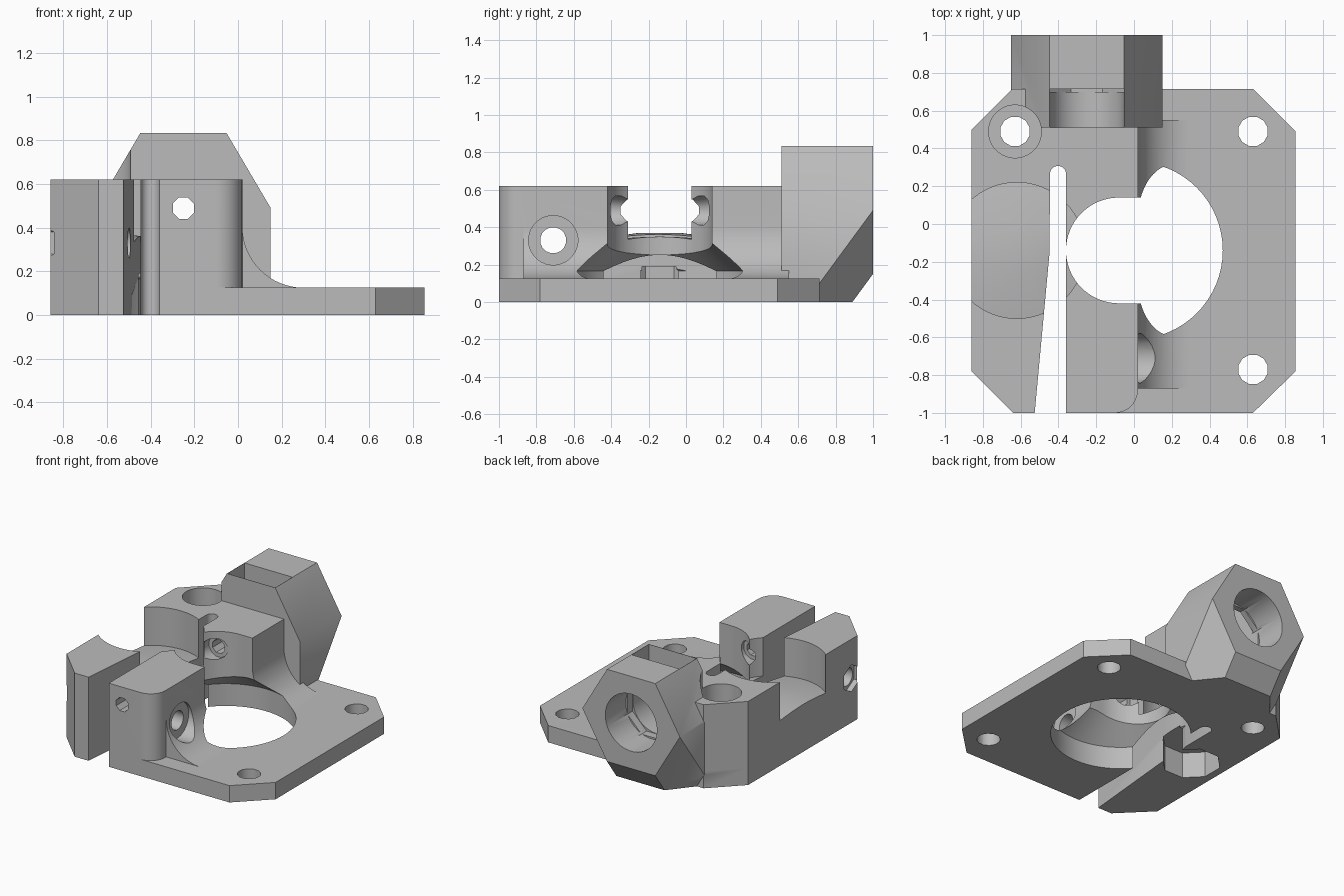
import bpy, bmesh, math
from mathutils import Vector

cube = bpy.data.objects.get("Cube")
if cube:
    bpy.data.objects.remove(cube, do_unlink=True)

grey = bpy.data.materials.new("light grey plastic")
grey.use_nodes = True
colour = (0.5, 0.5, 0.5, 1)
grey.diffuse_color = colour
grey.node_tree.nodes["Principled BSDF"].inputs["Base Color"].default_value = colour


def finish(bm, name):
    bmesh.ops.recalc_face_normals(bm, faces=bm.faces)
    mesh = bpy.data.meshes.new(name)
    bm.to_mesh(mesh)
    bm.free()
    mesh.materials.append(grey)
    ob = bpy.data.objects.new(name, mesh)
    bpy.context.collection.objects.link(ob)
    return ob


def prism(name, points, lo, hi, axis="z"):
    """Extrude a 2D outline along an axis."""
    place = {"x": lambda u, v, w: (w, u, v),
             "y": lambda u, v, w: (u, w, v),
             "z": lambda u, v, w: (u, v, w)}[axis]
    bm = bmesh.new()
    a = [bm.verts.new(place(u, v, lo)) for u, v in points]
    b = [bm.verts.new(place(u, v, hi)) for u, v in points]
    bm.faces.new(a)
    bm.faces.new(b)
    for i in range(len(a)):
        j = (i + 1) % len(a)
        bm.faces.new((a[i], a[j], b[j], b[i]))
    return finish(bm, name)


def arc(cx, cy, r, start, end, n):
    return [(cx + r * math.cos(math.radians(start + (end - start) * i / n)),
             cy + r * math.sin(math.radians(start + (end - start) * i / n)))
            for i in range(n + 1)]


def rod(name, cx, cy, r, lo, hi, axis="z", n=32):
    turn = 180 / n
    return prism(name, arc(cx, cy, r, turn, turn + 360, n)[:-1], lo, hi, axis)


def lathe(name, cx, cy, profile):
    """Revolve (radius, height) points around a vertical axis."""
    bm = bmesh.new()
    vs = [bm.verts.new((cx + r, cy, z)) for r, z in profile]
    es = [bm.edges.new(p) for p in zip(vs, vs[1:])]
    bmesh.ops.spin(bm, geom=vs + es, cent=(cx, cy, 0), axis=(0, 0, 1),
                   angle=math.tau, steps=64, use_merge=True)
    bmesh.ops.remove_doubles(bm, verts=bm.verts, dist=1e-4)
    return finish(bm, name)


def combine(target, tool, mode):
    mod = target.modifiers.new(mode, "BOOLEAN")
    mod.operation, mod.solver, mod.object = mode, "EXACT", tool
    bpy.context.view_layer.objects.active = target
    bpy.ops.object.modifier_apply(modifier=mod.name)
    bpy.data.objects.remove(tool, do_unlink=True)


MY = -0.14                      # motor centre line
T, H, WALL = 0.125, 0.62, 0.02  # plate thickness, block height, block side

# Chamfered mounting plate
mount = prism("motor_mount_block", [
    (-0.64, -1), (0.63, -1), (0.855, -0.78), (0.855, 0.49), (0.63, 0.715),
    (-0.645, 0.715), (-0.86, 0.5), (-0.86, -0.78)], 0, T)

# Tall clamp block with one rounded corner
block = prism("clamp_block", [(-0.64, -1)] + arc(WALL - 0.12, -0.88, 0.12, -90, 0, 10) + [
    (WALL, 0.53), (-0.5, 0.53), (-0.56, 0.715), (-0.645, 0.715), (-0.86, 0.5),
    (-0.86, -0.78)], 0, H)
combine(mount, block, "UNION")

# Concave gusset between block and plate
gusset = prism("gusset", [(-0.1, 0.06), (0.3, 0.06)] +
               arc(0.3, 0.405, 0.28, 270, 180, 16) + [(-0.1, 0.405)], -0.87, 0.55, "y")
combine(mount, gusset, "UNION")

# Hexagonal socket with sloped underside
HX, HZ, Y0 = -0.25, 0.49, 0.51
bm = bmesh.new()
for s in (-1, 1):
    wide, narrow = HX + s * 0.4, HX + s * 0.198
    for co in [(narrow, 1, 0.833), (wide, 1, HZ), (narrow, 1, 0.15), (narrow, 0.89, 0),
               (wide, 0.64, 0), (wide, Y0, 0), (wide, Y0, HZ), (narrow, Y0, 0.833)]:
        bm.verts.new(co)
bmesh.ops.convex_hull(bm, input=bm.verts)
bmesh.ops.dissolve_limit(bm, angle_limit=0.02, verts=bm.verts, edges=bm.edges)
combine(mount, finish(bm, "hex_socket"), "UNION")

cutters = [
    # Motor boss recess narrowing upward, and the open-sided bore above it
    lathe("boss_recess", 0, MY, [(0, -0.1), (0.47, -0.1), (0.47, 0.165), (0.28, 0.315), (0, 0.315)]),
    prism("open_bore", arc(-0.08, MY, 0.28, 90, 270, 32) + [(0.06, MY - 0.28), (0.06, MY + 0.28)],
          0.1, 0.9),
    prism("bore_mouth", [(0.05, MY - 0.28), (0.4, MY - 0.28), (0.4, MY + 0.28), (0.05, MY + 0.28)],
          0.3, 0.9),
    # Idler bearing pocket with a gently coned floor, nut trap under it
    lathe("idler_pocket", -0.62, MY, [(0, 0.37), (0.11, 0.37), (0.36, 0.335), (0.36, 0.9), (0, 0.9)]),
    rod("idler_nut_trap", -0.62, MY, 0.2, -0.1, 0.19, n=8),
    # Tapered flex slot with a round end
    prism("flex_slot", [(-0.36, -1.1)] + arc(-0.4025, 0.265, 0.0425, 0, 180, 12) +
          [(-0.447, -0.15), (-0.535, -1.1)], -0.1, 0.9),
    # Filament path, wider where it meets the pocket
    rod("filament_hole", HX, HZ, 0.053, -1.1, 0.6, "y", 8),
    rod("filament_relief", HX, HZ, 0.08, -0.43, 0.13, "y", 12),
    # Hex socket: open-topped cradle, then bore
    prism("socket_cradle", arc(HX, HZ, 0.196, 180, 360, 24) + [(HX + 0.196, 0.95), (HX - 0.196, 0.95)],
          Y0 + 0.002, 0.715, "y"),
    rod("socket_neck", HX, HZ, 0.215, 0.7, 0.8, "y", 8),
    rod("socket_bore", HX, HZ, 0.212, 0.76, 1.1, "y", 40),
    # Clamp bolt with head recess and nut trap
    rod("clamp_bolt_hole", -0.71, 0.33, 0.07, -1, 0.3, "x", 16),
    rod("clamp_head_recess", -0.71, 0.33, 0.132, 0, 0.5, "x", 32),
    rod("clamp_nut_trap", -0.71, 0.33, 0.1, -1, -0.82, "x", 6),
    # Recessed screw in the block
    rod("deep_screw_recess", -0.63, 0.49, 0.14, T, 0.9),
]
for x, y in ((-0.63, 0.49), (0.63, 0.49), (0.63, -0.77)):
    cutters.append(rod("screw_hole", x, y, 0.08, -0.1, 0.3, n=12))
for c in cutters:
    c.hide_render = True
    combine(mount, c, "DIFFERENCE")

# Smooth curved walls, keep edges crisp
bpy.ops.object.select_all(action="DESELECT")
mount.select_set(True)
bpy.context.view_layer.objects.active = mount
bpy.ops.object.shade_smooth_by_angle(angle=math.radians(31))
